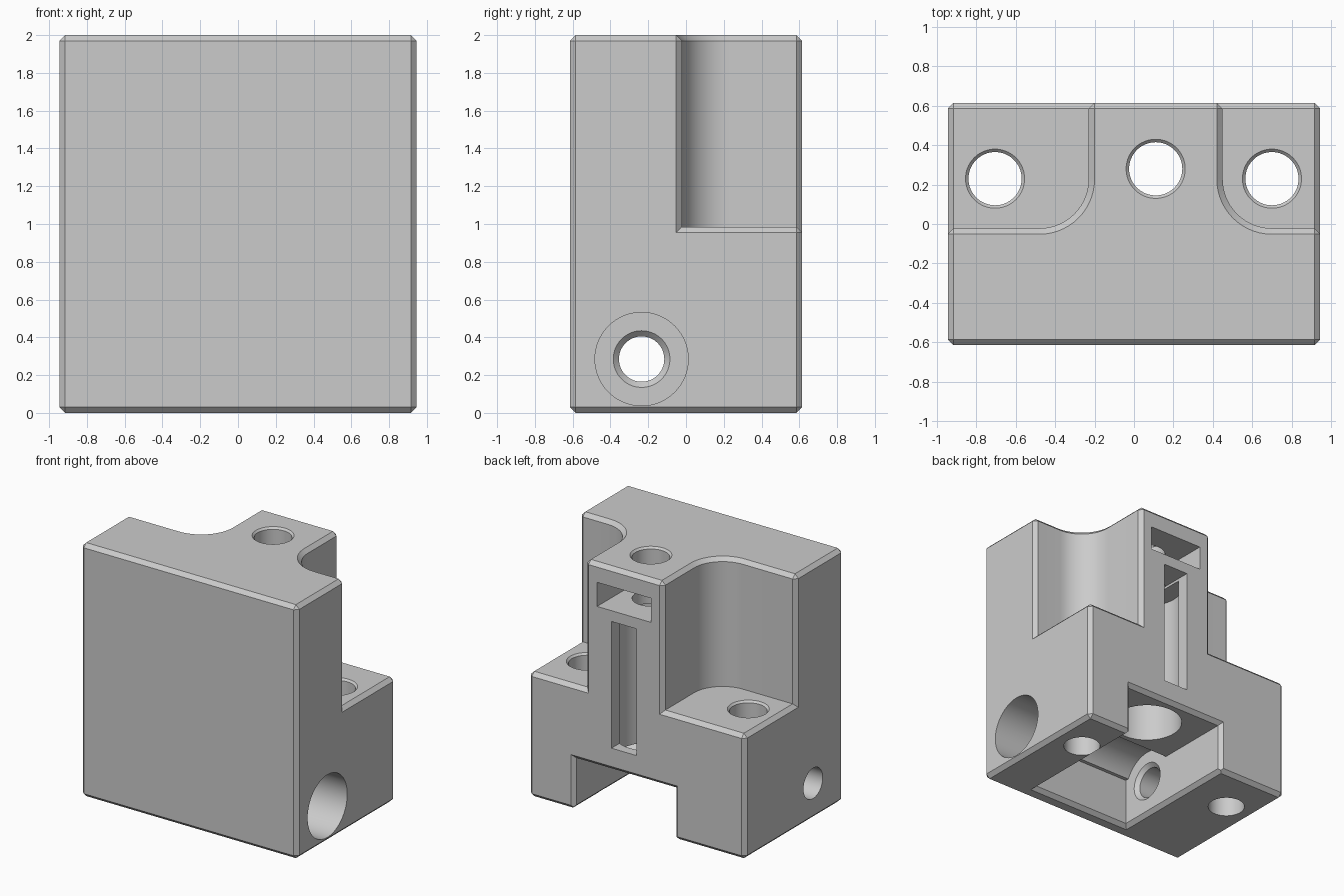
import bpy, bmesh
from math import cos, sin, pi, radians

if "Cube" in bpy.data.objects:
    bpy.data.objects.remove(bpy.data.objects["Cube"], do_unlink=True)

X, Y, TOP, FLOOR, C = 0.945, 0.615, 2.0, 0.985, 0.03
COL_X, COL_Y = 0.11, 0.28          # column bore axis
BORE_Y, BORE_Z = -0.235, 0.285     # cross bore axis

grey = bpy.data.materials.new("plain grey")
grey.use_nodes = True
grey.diffuse_color = (0.6, 0.6, 0.6, 1)
grey.node_tree.nodes["Principled BSDF"].inputs["Base Color"].default_value = (0.6, 0.6, 0.6, 1)


def loft(name, rings, chamfer=0):
    """Closed solid through matching rings of points, with optional chamfered sharp edges."""
    bm = bmesh.new()
    loops = [[bm.verts.new(p) for p in ring] for ring in rings]
    n = len(loops[0])
    for a, b in zip(loops, loops[1:]):
        for i in range(n):
            j = (i + 1) % n
            bm.faces.new((a[i], a[j], b[j], b[i]))
    bm.faces.new(loops[0][::-1])
    bm.faces.new(loops[-1])
    bmesh.ops.recalc_face_normals(bm, faces=bm.faces)
    if chamfer:
        sharp = [e for e in bm.edges if e.calc_face_angle() > radians(40)]
        bmesh.ops.bevel(bm, geom=sharp, offset=chamfer, segments=1,
                        profile=0.5, affect='EDGES')
    mesh = bpy.data.meshes.new(name)
    bm.to_mesh(mesh)
    bm.free()
    mesh.materials.append(grey)
    ob = bpy.data.objects.new(name, mesh)
    bpy.context.collection.objects.link(ob)
    return ob


def prism(name, outline, z0, z1, chamfer=0):
    return loft(name, [[(x, y, z) for x, y in outline] for z in (z0, z1)], chamfer)


def rect(x0, x1, y0, y1):
    return [(x0, y0), (x1, y0), (x1, y1), (x0, y1)]


def box(name, x0, x1, y0, y1, z0, z1, chamfer=0):
    return prism(name, rect(x0, x1, y0, y1), z0, z1, chamfer)


def turned(name, axis, u, v, steps, n=64):
    """Round cutter along x or z; steps are (position, radius)."""
    rings = []
    for pos, r in steps:
        circle = [(u + r * cos(2 * pi * i / n), v + r * sin(2 * pi * i / n)) for i in range(n)]
        rings.append([(a, b, pos) if axis == 'z' else (pos, a, b) for a, b in circle])
    return loft(name, rings)


def combine(body, tool, operation='DIFFERENCE'):
    tool.hide_render = True
    mod = body.modifiers.new("combine", 'BOOLEAN')
    mod.operation, mod.solver, mod.object = operation, 'EXACT', tool
    bpy.context.view_layer.objects.active = body
    bpy.ops.object.modifier_apply(modifier=mod.name)
    bpy.data.objects.remove(tool, do_unlink=True)


def fillet(cx, cy, r, a0, a1, n=14):
    return [(cx + r * cos(radians(a0 + (a1 - a0) * i / n)),
             cy + r * sin(radians(a0 + (a1 - a0) * i / n))) for i in range(n + 1)]


# Full-footprint base and upper T-shaped column with rounded inner corners
body = box("mounting_block", -X, X, -Y, Y, 0, FLOOR, C)
R, WALL, LEFT, RIGHT = 0.25, -0.022, -0.23, 0.45
outline = [(-X, -Y), (X, -Y), (X, WALL)]
outline += fillet(RIGHT + R, WALL + R, R, 270, 180)
outline += [(RIGHT, Y), (LEFT, Y)]
outline += fillet(LEFT - R, WALL + R, R, 0, -90)
outline += [(-X, WALL)]
combine(body, prism("upper_column", outline, 0.5, TOP, C), 'UNION')

# Underside channel, open to the back, with chamfered mouth edges
x0, x1, y0, zc = COL_X - 0.435, COL_X + 0.435, -0.482, 0.4
combine(body, box("channel", x0, x1, y0, 1, -1, zc))
D = 2 * C
combine(body, loft("channel_bottom_chamfer", [
    [(x, y, C) for x, y in rect(x0, x1, y0, 1)],
    [(x, y, -C) for x, y in rect(x0 - D, x1 + D, y0 - D, 1)]]))
combine(body, loft("channel_back_chamfer", [
    [(x, Y - C, z) for x, z in rect(x0, x1, -1, zc)],
    [(x, Y + C, z) for x, z in rect(x0 - D, x1 + D, -1, zc + D)]]))

# Cross bore from the side, with a smaller chamfered hole through the far wall
combine(body, turned("cross_bore", 'x', BORE_Y, BORE_Z, [(x0, 0.247), (1.2, 0.247)]))
combine(body, turned("cross_hole", 'x', BORE_Y, BORE_Z,
                     [(-1.2, 0.12), (x0 - C, 0.12), (x0 + C, 0.18)]))

# Column bore, top hole, rear pocket and rear slot
combine(body, turned("column_bore", 'z', COL_X, COL_Y, [(0.3, 0.26), (1.555, 0.26)]))
combine(body, turned("column_hole", 'z', COL_X, COL_Y,
                     [(1.5, 0.135), (TOP - 0.015, 0.135), (TOP + 0.015, 0.165)]))
combine(body, box("rear_pocket", COL_X - 0.235, COL_X + 0.235, 0.045, 1, 1.66, 1.85))
combine(body, box("rear_slot", COL_X - 0.11, COL_X + 0.11, COL_Y, 1, 0.575, 1.575))

# Vertical bolt holes through the two ledges
for side, x in (("left", 0.70), ("right", -0.705)):
    combine(body, turned(side + "_bolt_hole", 'z', x, 0.23,
                         [(-0.5, 0.135), (FLOOR - 0.015, 0.135), (FLOOR + 0.015, 0.165)]))

bpy.ops.object.select_all(action='DESELECT')
body.select_set(True)
bpy.context.view_layer.objects.active = body
bpy.ops.object.shade_smooth_by_angle(angle=radians(30))
